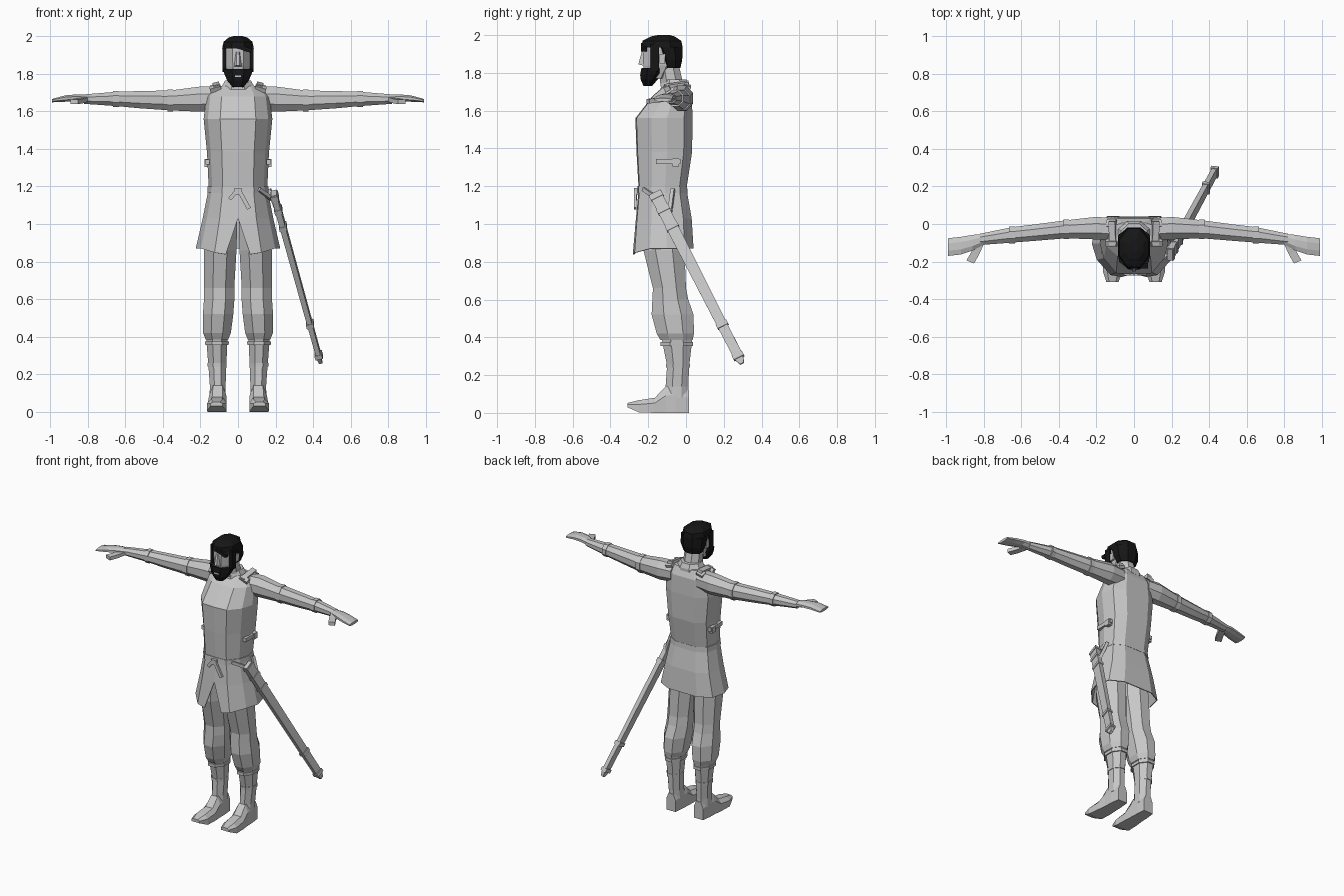
import bpy, bmesh, math
from mathutils import Vector, Matrix

if "Cube" in bpy.data.objects:
    bpy.data.objects.remove(bpy.data.objects["Cube"])


def material(name, r, g, b):
    m = bpy.data.materials.new(name)
    m.diffuse_color = (r, g, b, 1)
    m.use_nodes = True
    m.node_tree.nodes["Principled BSDF"].inputs["Base Color"].default_value = m.diffuse_color
    return m


GREY = material("plain grey", 0.57, 0.57, 0.57)
BLACK = material("hair black", 0.008, 0.008, 0.008)


def finish(name, bm, mat, mirror=False, thick=0):
    bmesh.ops.recalc_face_normals(bm, faces=bm.faces)
    me = bpy.data.meshes.new(name)
    bm.to_mesh(me)
    bm.free()
    me.materials.append(mat)
    ob = bpy.data.objects.new(name, me)
    bpy.context.collection.objects.link(ob)
    if mirror:
        ob.modifiers.new("mirror", 'MIRROR')
    if thick:
        s = ob.modifiers.new("thickness", 'SOLIDIFY')
        s.thickness = thick
    return ob


def loft(name, rings, mat=GREY, mirror=False, cap=True):
    bm = bmesh.new()
    vs = [[bm.verts.new(p) for p in r] for r in rings]
    n = len(vs[0])
    for a, b in zip(vs, vs[1:]):
        for i in range(n):
            j = (i + 1) % n
            bm.faces.new((a[i], a[j], b[j], b[i]))
    if cap:
        bm.faces.new(vs[0])
        bm.faces.new(vs[-1])
    return finish(name, bm, mat, mirror)


def octagon(cu, ru, cv, rv):
    k = 1 / math.cos(math.pi / 8)
    return [(cu + ru * k * math.cos((i + .5) * math.pi / 4),
             cv + rv * k * math.sin((i + .5) * math.pi / 4)) for i in range(8)]


def level(z, cx, rx, y0, y1):      # horizontal octagon
    return [(u, v, z) for u, v in octagon(cx, rx, (y0 + y1) / 2, (y1 - y0) / 2)]


def upright(x, cy, ry, cz, rz):    # octagon across an arm
    return [(x, u, v) for u, v in octagon(cy, ry, cz, rz)]


# half outline of the body: share of width, share of depth from front to back
HALF = [(0, 0), (.52, .02), (.88, .28), (1, .55), (.9, .85), (.5, 1), (0, 1)]


def body(z, w, yf, yb):
    half = [(w * a, yf + (yb - yf) * t, z) for a, t in HALF]
    return half + [(-x, y, zz) for x, y, zz in half[-2:0:-1]]


def box(name, centre, size, rot=(0, 0, 0), mat=GREY, mirror=False):
    from mathutils import Euler
    bm = bmesh.new()
    bmesh.ops.create_cube(bm, size=1)
    bm.transform(Matrix.Translation(centre) @ Euler(rot).to_matrix().to_4x4()
                 @ Matrix.Diagonal((*size, 1)))
    return finish(name, bm, mat, mirror)


# Torso with flat front panel
loft("tunic_body", [body(1.17, .155, -.25, 0), body(1.38, .165, -.262, .032),
                    body(1.56, .183, -.268, .035), body(1.68, .168, -.175, .03),
                    body(1.735, .13, -.11, .005)])
loft("belt", [body(1.165, .163, -.258, .008), body(1.20, .161, -.256, .006)])
loft("collar", [level(1.715, 0, .085, -.135, .015), level(1.735, 0, .085, -.13, .015),
                level(1.765, 0, .068, -.125, .002)])

# Flared skirt, split at the front
bm = bmesh.new()
rows = []
for z, w, yf, yb in [(1.19, .156, -.25, .002), (1.03, .188, -.265, .03), (.87, .225, -.28, .04)]:
    rows.append([bm.verts.new((w * a, yf + (yb - yf) * t, z)) for a, t in HALF])
rows[2][0].co = (.065, -.282, .838)
rows[2][1].co = (.125, -.272, .848)
for a, b in zip(rows, rows[1:]):
    for i in range(len(HALF) - 1):
        bm.faces.new((a[i], a[i + 1], b[i + 1], b[i]))
finish("tunic_skirt", bm, GREY, mirror=True, thick=.006)

# Breeches, gathered below the knee
loft("breeches", [level(1.12, .075, .073, -.22, -.02), level(.86, .094, .086, -.225, -.008),
                  level(.66, .1, .08, -.175, .0), level(.6, .1, .081, -.178, .012),
                  level(.52, .106, .081, -.182, .04), level(.42, .112, .074, -.155, .042),
                  level(.385, .112, .06, -.135, .035)], mirror=True)

# Boots: shaft, cuff bands and foot
loft("boot_shaft", [level(.4, .112, .058, -.13, .033), level(.36, .112, .055, -.122, .03),
                    level(.25, .11, .048, -.1, .017), level(.14, .108, .042, -.108, .012),
                    level(.08, .108, .043, -.115, .013)], mirror=True)
for z, r, y0, y1 in [(.365, .064, -.135, .038), (.25, .051, -.105, .021)]:
    loft("boot_band", [level(z - .01, .112, r - .002, y0, y1), level(z + .01, .112, r, y0, y1)],
         mirror=True)


def foot_section(y, z0, z1, w, cx):
    zm = z0 + (z1 - z0) * .65
    return [(cx - w, y, z0), (cx + w, y, z0), (cx + w, y, zm), (cx + w * .55, y, z1),
            (cx - w * .55, y, z1), (cx - w, y, zm)]


loft("boot_foot", [foot_section(.015, 0, .12, .036, .107), foot_section(-.05, 0, .15, .043, .108),
                   foot_section(-.108, 0, .14, .045, .108), foot_section(-.165, 0, .08, .05, .11),
                   foot_section(-.25, .003, .067, .053, .113),
                   foot_section(-.31, .03, .052, .032, .115)], mirror=True)

# Sleeves with seam bands
loft("sleeve", [upright(.1, -.03, .06, 1.668, .062), upright(.2, -.022, .06, 1.665, .067),
                upright(.36, -.028, .048, 1.658, .053), upright(.52, -.045, .044, 1.662, .046),
                upright(.65, -.058, .041, 1.666, .038), upright(.82, -.082, .03, 1.665, .025)],
     mirror=True)
for x, cy, ry, cz, rz in [(.36, -.028, .052, 1.658, .058), (.65, -.058, .045, 1.666, .043)]:
    loft("sleeve_band", [upright(x - .015, cy, ry, cz, rz), upright(x + .015, cy, ry, cz, rz)],
         mirror=True)

# Flat mitten-like hands with thumbs
loft("hand", [upright(.79, -.079, .027, 1.665, .022), upright(.86, -.1, .042, 1.672, .018),
              upright(.92, -.115, .047, 1.668, .017), upright(.99, -.123, .047, 1.657, .009)],
     mirror=True)
loft("thumb", [[(x + a * .02, y + a * .008, z + b * .012) for a, b in
                ((-1, -1), (1, -1), (1, 1), (-1, 1))]
               for x, y, z in [(.82, -.1, 1.663), (.845, -.155, 1.655), (.872, -.202, 1.65)]],
     mirror=True)

# Shoulder straps and side buckles
box("shoulder_strap", (.115, -.05, 1.737), (.035, .13, .018), (.15, .25, 0), mirror=True)
box("shoulder_buckle", (.12, -.1, 1.722), (.06, .03, .025), (.5, .25, 0), mirror=True)
box("shoulder_strap_end", (.12, .005, 1.728), (.05, .04, .02), (-.4, .25, 0), mirror=True)
box("side_strap", (.163, -.095, 1.33), (.022, .13, .026), mirror=True)
box("side_buckle", (.166, -.055, 1.325), (.026, .035, .042), mirror=True)

# Belt knot with hanging tails
box("belt_knot", (.0, -.262, 1.172), (.04, .025, .035))
box("belt_tail_long", (.035, -.268, 1.125), (.022, .014, .1), (0, -.5, 0))
box("belt_tail_short", (-.025, -.266, 1.155), (.02, .014, .06), (0, .7, 0))

# Scabbard slung on the left hip, trailing backwards
START, END = Vector((.19, -.165, 1.165)), Vector((.438, .292, .27))
axis = (END - START).normalized()
side = (Vector((1, 0, 0)) - axis * axis.x).normalized()
wide = axis.cross(side)


def blade_ring(t, a, b):
    c = START.lerp(END, t)
    return [c + side * (a * s) + wide * (b * q) for s, q in ((-1, -1), (1, -1), (1, 1), (-1, 1))]


loft("scabbard", [blade_ring(0, .016, .033), blade_ring(.97, .013, .026), blade_ring(1.01, .009, .012)])
for t in (.02, .1, .2, .78, .965):
    loft("scabbard_band", [blade_ring(t - .012, .02, .036 - .006 * t),
                           blade_ring(t + .012, .02, .036 - .006 * t)])


def strap(name, a, b, width):
    a, b = Vector(a), Vector(b)
    q = (b - a).to_track_quat('Z', 'X').to_euler()
    box(name, (a + b) / 2, (width, width, (b - a).length), q)


strap("hanger_front", (.11, -.225, 1.185), (.2, -.13, 1.12), .02)
strap("hanger_back", (.165, -.07, 1.185), (.225, -.09, 1.03), .02)

# Head, neck and nose
loft("neck", [level(1.7, 0, .062, -.13, -.005), level(1.85, 0, .055, -.15, -.04)])
loft("head", [level(1.77, 0, .045, -.215, -.1), level(1.84, 0, .066, -.226, -.05),
              level(1.93, 0, .074, -.23, -.03), level(1.97, 0, .065, -.215, -.04)])
loft("nose", [[(-.022, -.222, 1.838), (.022, -.222, 1.838), (.009, -.252, 1.845), (-.009, -.252, 1.845)],
              [(-.014, -.222, 1.92), (.014, -.222, 1.92), (.006, -.234, 1.915), (-.006, -.234, 1.915)]])
box("ear", (.076, -.125, 1.875), (.014, .03, .05), mirror=True)

# Hair: crown, back of the head, sideburns and side-swept fringe
loft("hair_crown", [level(1.935, 0, .084, -.236, -.018), level(1.97, 0, .077, -.23, -.025),
                    level(1.993, 0, .05, -.185, -.06), level(2.0, 0, .025, -.15, -.085)], BLACK)
loft("hair_back", [level(1.825, 0, .062, -.125, -.03), level(1.87, 0, .08, -.14, -.02),
                   level(1.937, 0, .084, -.17, -.018)], BLACK)
box("sideburn", (.073, -.165, 1.88), (.02, .045, .14), mat=BLACK, mirror=True)
box("fringe", (.03, -.222, 1.935), (.085, .03, .022), (0, .3, 0), BLACK)

# Beard with a thin lip
loft("beard", [level(1.73, 0, .03, -.225, -.18), level(1.765, 0, .058, -.24, -.15),
               level(1.8, 0, .073, -.241, -.12), level(1.826, 0, .08, -.236, -.12)], BLACK)
box("lip", (0, -.241, 1.787), (.034, .006, .009))
